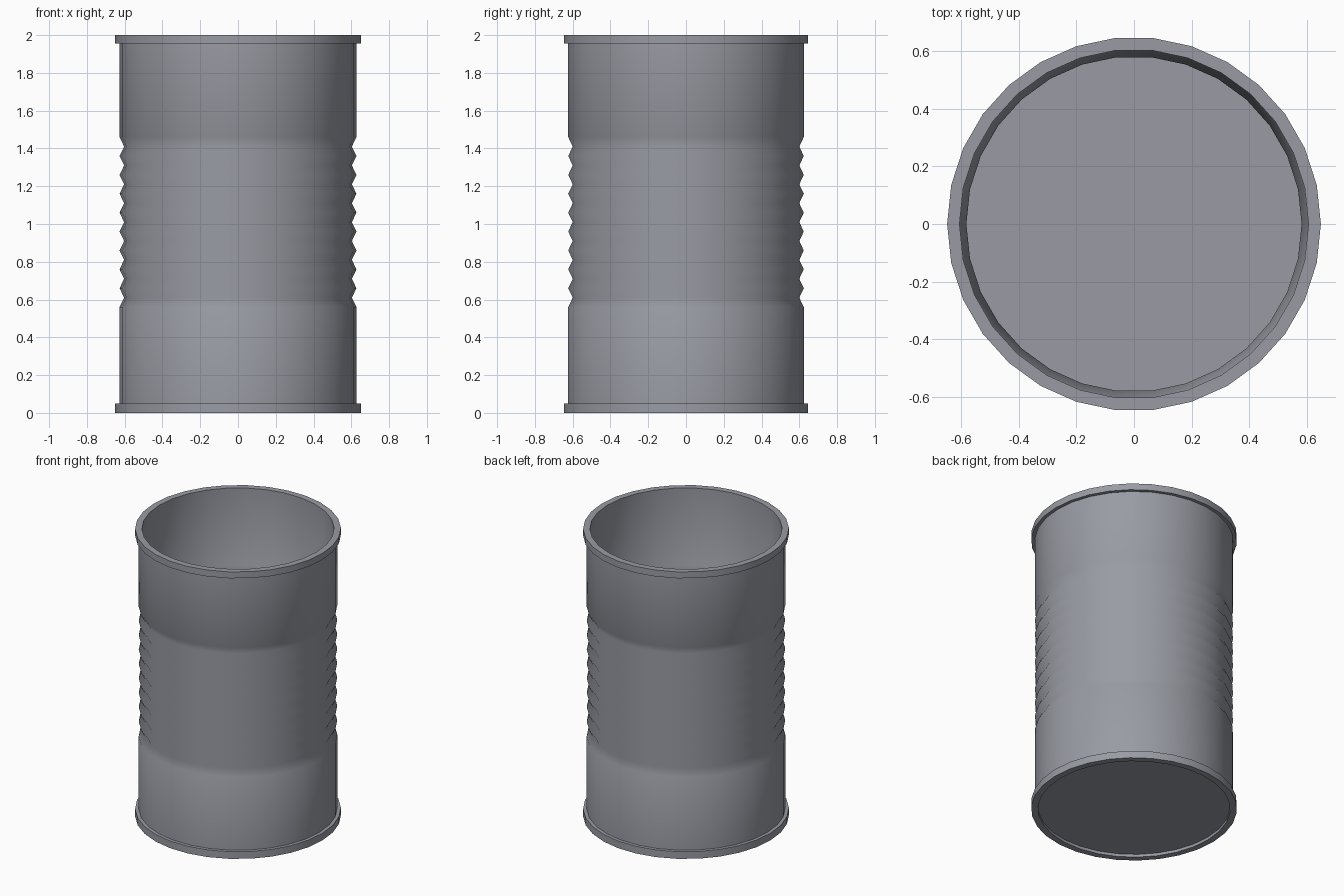
import bpy, bmesh, math

if "Cube" in bpy.data.objects:
    bpy.data.objects.remove(bpy.data.objects["Cube"])

SIDES = 30

steel = bpy.data.materials.new("grey steel")
steel.diffuse_color = (0.32, 0.33, 0.37, 1)
steel.use_nodes = True
steel.node_tree.nodes["Principled BSDF"].inputs["Base Color"].default_value = steel.diffuse_color


def revolve(name, profile, closed):
    """Spin an (r, z) profile round z; r = 0 points become single poles."""
    bm = bmesh.new()
    rings = []
    for r, z in profile:
        if r == 0:
            rings.append([bm.verts.new((0, 0, z))] * SIDES)
        else:
            rings.append([bm.verts.new((r * math.cos(2 * math.pi * i / SIDES),
                                        r * math.sin(2 * math.pi * i / SIDES), z))
                          for i in range(SIDES)])
    pairs = list(zip(rings, rings[1:]))
    if closed:
        pairs.append((rings[-1], rings[0]))
    for a, b in pairs:
        for i in range(SIDES):
            j = (i + 1) % SIDES
            bm.faces.new(list(dict.fromkeys((a[i], a[j], b[j], b[i]))))
    bmesh.ops.recalc_face_normals(bm, faces=bm.faces)
    mesh = bpy.data.meshes.new(name)
    bm.to_mesh(mesh)
    bm.free()
    mesh.materials.append(steel)
    obj = bpy.data.objects.new(name, mesh)
    bpy.context.collection.objects.link(obj)
    bpy.context.view_layer.objects.active = obj
    obj.select_set(True)
    bpy.ops.object.shade_smooth_by_angle(angle=math.radians(60))
    obj.select_set(False)
    return obj


# Wall: zigzag ribs between z 0.56 and 1.46, same shape inside and out
def ribs(r):
    return [(r - (0.024 if k % 2 else 0), 0.56 + 0.05 * k) for k in range(19)]


outer = [(0.65, 0), (0.65, 0.05), (0.627, 0.05)] + ribs(0.627) + \
        [(0.627, 1.955), (0.65, 1.955), (0.65, 2.0)]
inner = [(0.607, 2.0)] + ribs(0.607)[::-1] + [(0.607, 0)]
revolve("can_wall", outer + inner, True)

# Bottom disc, slightly recessed inside the lower rim
revolve("can_bottom", [(0, 0.02), (0.608, 0.02), (0.608, 0.03), (0, 0.03)], False)
